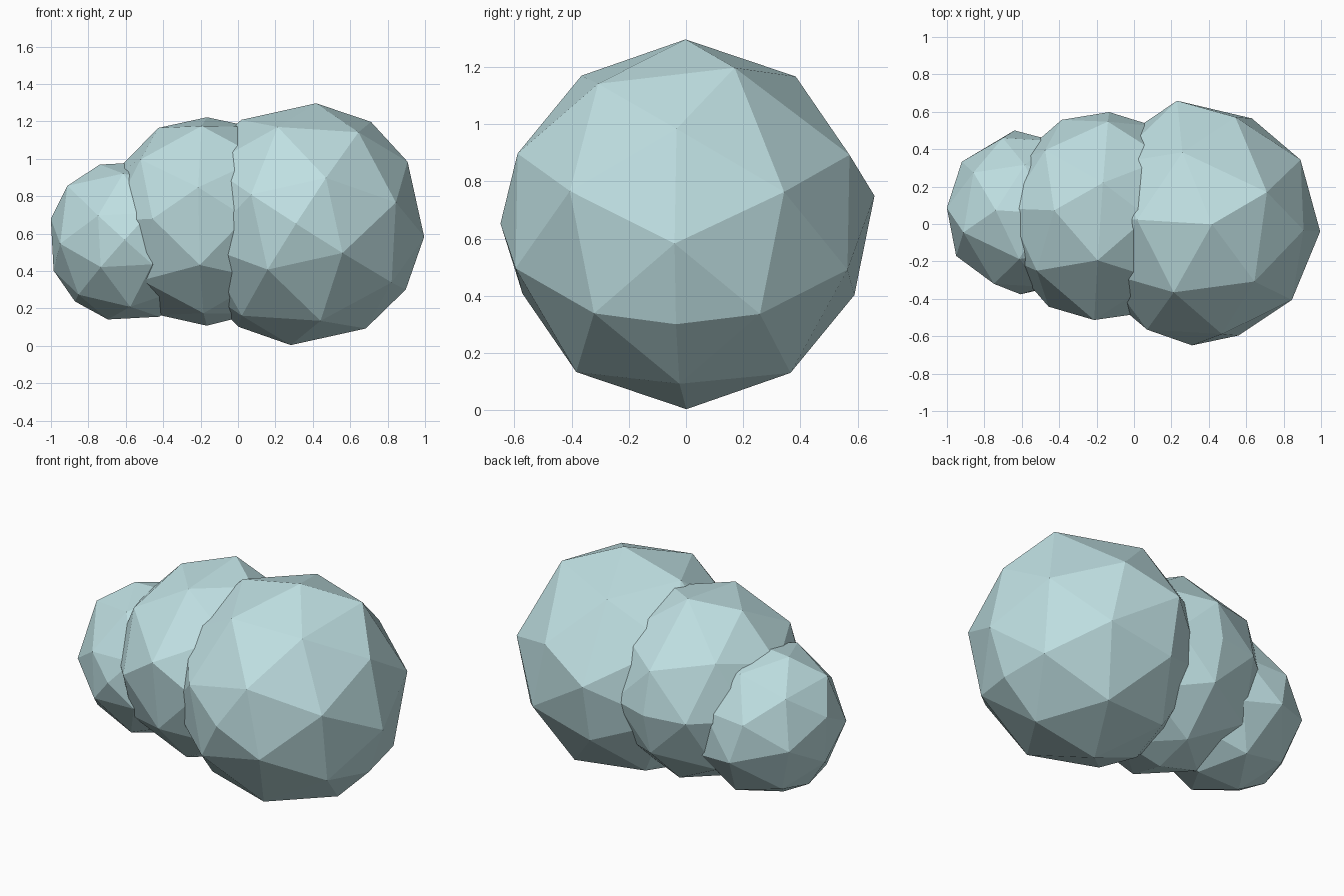
import bpy, bmesh
from itertools import product
from mathutils import Vector

if "Cube" in bpy.data.objects:
    bpy.data.objects.remove(bpy.data.objects["Cube"])

mat = bpy.data.materials.new("pale_teal")
mat.diffuse_color = (0.52, 0.74, 0.76, 1)
mat.use_nodes = True
mat.node_tree.nodes["Principled BSDF"].inputs["Base Color"].default_value = mat.diffuse_color


def puff(name, centre, radius, a, b, merges):
    """Octahedral ball, three segments per edge; each merge pulls a pole
    towards a neighbouring point and absorbs that point."""
    a = Vector(a).normalized()
    b = Vector(b)
    b = (b - a * b.dot(a)).normalized()
    c = a.cross(b)

    def place(p):
        return a * p[0] + b * p[1] + c * p[2]

    pts = {p: place(p).normalized() for p in product(range(-3, 4), repeat=3)
           if sum(map(abs, p)) == 3}
    for pole, toward in merges:
        del pts[tuple(2 * i + j for i, j in zip(pole, toward))]
        pts[tuple(3 * i for i in pole)] = place(pole) + 0.292 * place(toward)

    bm = bmesh.new()
    for p in pts.values():
        bm.verts.new(Vector(centre) + radius * p)
    bmesh.ops.convex_hull(bm, input=bm.verts)
    bmesh.ops.recalc_face_normals(bm, faces=bm.faces)
    me = bpy.data.meshes.new(name)
    bm.to_mesh(me)
    bm.free()
    me.materials.append(mat)
    ob = bpy.data.objects.new(name, me)
    bpy.context.collection.objects.link(ob)


A, B, C = (1, 0, 0), (0, 1, 0), (0, 0, 1)
nA, nB, nC = (-1, 0, 0), (0, -1, 0), (0, 0, -1)

# large lobe: a = lower right, b = upper right, c = front
puff("large_lobe", (0.35, 0, 0.65), 0.65,
     (0.842, -0.054, -0.538), (0.543, -0.03, 0.846), [(B, nC), (nC, nA)]
     if Vector((0.842, -0.054, -0.538)).cross(Vector((0.543, -0.03, 0.846))).y < 0
     else [(B, C), (C, nA)])

# middle lobe: a = back, b = up
puff("middle_lobe", (-0.172, 0.04, 0.667), 0.56,
     (0.07, 0.997, -0.03), (-0.01, 0.03, 1), [(B, A), (nA, B)])

# small lobe: a = back, b = upper left, c = lower left or its opposite
s, p = Vector((0.06, 0.998, -0.01)), Vector((-0.743, 0.05, 0.669))
low = C if s.cross(p).z < 0 else nC
puff("small_lobe", (-0.58, 0.06, 0.562), 0.437, s, p, [(B, nA), (A, low)])
